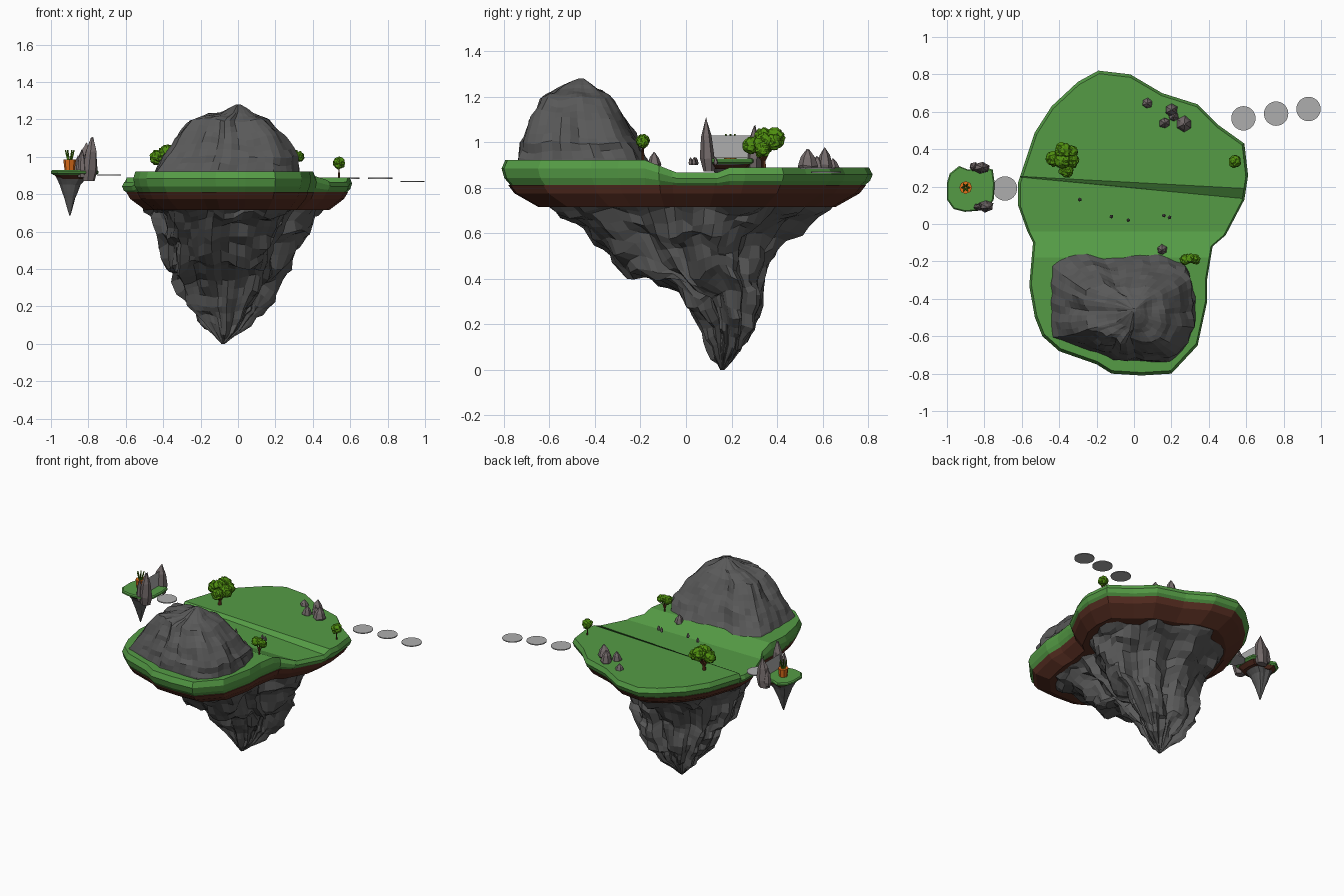
import bpy, bmesh, math, random
from mathutils import Vector, noise

if "Cube" in bpy.data.objects:
    bpy.data.objects.remove(bpy.data.objects["Cube"])

random.seed(4)


def mat(name, r, g, b):
    m = bpy.data.materials.new(name)
    m.diffuse_color = (r, g, b, 1)
    m.use_nodes = True
    m.node_tree.nodes["Principled BSDF"].inputs["Base Color"].default_value = m.diffuse_color
    return m


GRASS = mat("grass", .09, .33, .06)
SOIL = mat("soil", .10, .028, .016)
CLIFF = mat("cliff", .10, .10, .10)
STONE = mat("stone", .18, .15, .15)
LEAF = mat("leaf", .08, .28, .005)
BARK = mat("bark", .13, .04, .015)
ORANGE = mat("orange", .75, .16, .01)
PALE = mat("pale", .42, .42, .42)


def finish(bm, name, m):
    bmesh.ops.recalc_face_normals(bm, faces=bm.faces)
    me = bpy.data.meshes.new(name)
    bm.to_mesh(me)
    bm.free()
    me.materials.append(m)
    ob = bpy.data.objects.new(name, me)
    bpy.context.collection.objects.link(ob)
    return ob


def loft(rings):
    """Skin a stack of equal-length point rings and cap both ends."""
    bm = bmesh.new()
    vs = [[bm.verts.new(p) for p in r] for r in rings]
    n = len(vs[0])
    for a, b in zip(vs, vs[1:]):
        for i in range(n):
            bm.faces.new((a[i], a[(i + 1) % n], b[(i + 1) % n], b[i]))
    bm.faces.new(vs[0])
    bm.faces.new(vs[-1])
    return bm


def resample(pts, n):
    pts = [Vector(p) for p in pts]
    seg = [(pts[i], pts[(i + 1) % len(pts)]) for i in range(len(pts))]
    total = sum((b - a).length for a, b in seg)
    out = []
    for k in range(n):
        d = total * k / n
        for a, b in seg:
            L = (b - a).length
            if d <= L:
                out.append(a.lerp(b, d / L))
                break
            d -= L
    return out


def crag(name, outline, levels, n, steps, amp, m):
    """Rough rock: outline fitted to (z, x0, x1, y0, y1) boxes with ridged noise."""
    pts = resample(outline, n)
    lo = [min(p[k] for p in pts) for k in (0, 1)]
    hi = [max(p[k] for p in pts) for k in (0, 1)]
    uv = [[(p[k] - lo[k]) / (hi[k] - lo[k]) for k in (0, 1)] for p in pts]
    boxes = []
    for a, b in zip(levels, levels[1:]):
        boxes += [[u + (v - u) * s / steps for u, v in zip(a, b)] for s in range(steps)]
    boxes.append(levels[-1])
    rings = []
    for j, (z, x0, x1, y0, y1) in enumerate(boxes):
        ring = []
        fade = amp * min(1, j / 2) * min(1, (x1 - x0) / .3)
        for u, v in uv:
            p = Vector((x0 + (x1 - x0) * u, y0 + (y1 - y0) * v, z))
            d = Vector((u - .5, v - .5, 0)).normalized()
            f = noise.noise(Vector((d.x * 4, d.y * 4, z * 2.5))) + .6 * noise.noise(p * 14)
            p += d * fade * (f - .25)
            p.z += fade * .9 * noise.noise(p * 9 + Vector((5, 2, 1)))
            ring.append(p)
        rings.append(ring)
    return finish(loft(rings), name, m)


# Main island turf, terraced by cutting along the slope lines
edge = [(-.19, .82), (-.02, .80), (.15, .70), (.34, .64), (.45, .53), (.59, .43), (.61, .26),
        (.59, .13), (.49, -.06), (.42, -.12), (.39, -.3), (.39, -.42), (.34, -.65), (.2, -.80),
        (.04, -.81), (-.12, -.80), (-.2, -.75), (-.4, -.68), (-.49, -.6), (-.53, -.5), (-.56, -.33),
        (-.54, -.1), (-.57, -.04), (-.62, .1), (-.62, .22), (-.53, .49), (-.44, .63), (-.3, .76)]


def rings_of(levels, pts=edge, c=(0, 0)):
    return [[(c[0] + x * s, c[1] + y * s, z) for x, y in pts] for s, z in levels]


def ground(x, y):
    a, b = .192 - .096 * x, .222 - .054 * x
    if y < -.04:
        return .055 * min(1, (-.04 - y) / .14)
    return .022 * max(0, min(1, (y - a) / (b - a)))


bm = loft(rings_of([(.94, .80), (.985, .82), (1, .84), (.98, .866)]))
for co, no in [((0, -.04), (0, 1)), ((0, -.18), (0, 1)), ((0, .192), (.096, 1)), ((0, .222), (.054, 1))]:
    bmesh.ops.bisect_plane(bm, geom=bm.verts[:] + bm.edges[:] + bm.faces[:],
                           plane_co=(*co, 0), plane_no=(*no, 0))
for v in bm.verts:
    v.co.z += ground(v.co.x, v.co.y) * max(0, min(1, (v.co.z - .80) / .05))
finish(bm, "island_turf", GRASS)
finish(loft(rings_of([(.8, .715), (.93, .775), (.965, .812)])), "island_soil", SOIL)

# Hanging rock under the island, and the hill on top
crag("island_underside", edge,
     [(.75, -.52, .50, -.66, .69), (.69, -.46, .42, -.57, .59), (.57, -.43, .34, -.41, .43),
      (.43, -.39, .29, -.26, .36), (.34, -.36, .26, -.04, .35), (.2, -.29, .17, .04, .32),
      (.1, -.2, .08, .09, .27), (.0, -.09, -.07, .15, .17)], 60, 3, .06, CLIFF)
hill = [(-.46, -.2), (-.4, -.16), (-.25, -.13), (-.2, -.16), (.15, -.14), (.27, -.2), (.32, -.3), (.34, -.5),
        (.28, -.66), (.2, -.74), (-.12, -.73), (-.3, -.66), (-.46, -.6)]
crag("hill", hill,
     [(.89, -.46, .34, -.74, -.14), (1.0, -.40, .34, -.73, -.20), (1.1, -.33, .27, -.69, -.26),
      (1.19, -.26, .18, -.64, -.32), (1.235, -.10, .08, -.57, -.38), (1.28, -.01, .01, -.47, -.45)],
     48, 3, .03, CLIFF)


def spire(name, x, y, z, rx, ry, h, lean=(0, 0), sides=6):
    """Low-poly pointed stone."""
    rings, t = [], random.random() * 6
    for f, s in ((0, .75), (.3, 1), (.7, .7), (1, .12)):
        ring = []
        for k in range(sides):
            a = t + math.tau * k / sides
            j = s * random.uniform(.85, 1.1)
            ring.append((x + lean[0] * f + rx * j * math.cos(a),
                         y + lean[1] * f + ry * j * math.sin(a),
                         z + h * f - (h * .08 * random.random() if f else 0)))
        rings.append(ring)
    finish(loft(rings), name, STONE)


# Stone clusters and tiny floating pebbles
for x, y, r, h in [(.07, .645, .03, .06), (.2, .61, .036, .11), (.165, .54, .032, .08),
                   (.27, .535, .042, .10), (.21, .575, .03, .07)]:
    spire("stone", x, y, .87, r, r, h)
spire("hill_stone", .15, -.14, .88, .03, .03, .08)
for x, y in [(-.29, .13), (-.12, .04), (-.03, .02), (.16, .045), (.19, .035)]:
    spire("pebble", x, y, .90, .011, .011, .035, sides=5)


def cone(name, x, y, z0, z1, r0, r1, m, n=6, dx=0, dy=0):
    finish(loft([[(x + cx + r * math.cos(math.tau * k / n), y + cy + r * math.sin(math.tau * k / n), z)
                  for k in range(n)] for r, z, cx, cy in ((r0, z0, 0, 0), (r1, z1, dx, dy))]), name, m)


def tree(name, x, y, z0, ztop, trunk, blobs):
    """Trunk, a branch to each clump, and lumpy faceted clumps (dx, dy, z, radius)."""
    mid = z0 + (ztop - z0) * .5
    cone(name + "_trunk", x, y, z0, ztop, trunk, trunk * .6, BARK)
    bm = bmesh.new()
    for dx, dy, z, r in blobs:
        if len(blobs) > 1:
            cone(name + "_branch", x, y, mid, z, trunk * .6, trunk * .3, BARK, 5, dx, dy)
        for v in bmesh.ops.create_icosphere(bm, subdivisions=3, radius=r)["verts"]:
            v.co *= .97 + .28 * noise.noise(v.co / r * 2.6 + Vector((dx, dy, z)) * 30)
            v.co += Vector((x + dx, y + dy, z))
    finish(bm, name + "_foliage", LEAF)


# Trees
tree("large_tree", -.38, .34, .87, .96, .014,
     [(-.05, .01, .995, .042), (.0, .05, 1.02, .045), (.045, .0, .995, .042), (.02, -.055, .985, .038),
      (0, 0, 1.02, .044), (.045, .045, 1.0, .035)])
tree("hill_tree", .30, -.19, .90, .97, .008,
     [(-.025, 0, 1.005, .03), (.028, 0, 1.0, .027), (.0, .005, 1.01, .026)])
tree("edge_tree", .54, .335, .87, .96, .005, [(0, 0, .967, .034)])

# Small floating islet with its soil and rock
islet = [(-.125, -.06), (-.09, -.11), (-.03, -.125), (.03, -.12), (.09, -.115), (.125, -.06), (.13, .03),
         (.12, .10), (.06, .12), (-.01, .10), (-.06, .12), (-.11, .08), (-.125, .03)]
C = (-.875, .19)
finish(loft(rings_of([(.9, .903), (1, .912), (1, .922), (.95, .929)], islet, C)), "islet_turf", GRASS)
finish(loft(rings_of([(.65, .882), (.93, .908)], islet, C)), "islet_soil", SOIL)
crag("islet_underside", islet,
     [(.895, -.975, -.80, .11, .27), (.85, -.955, -.84, .135, .25), (.78, -.93, -.87, .16, .225),
      (.685, -.902, -.896, .187, .193)], 16, 2, .02, CLIFF)

# Gate: two standing stones with a pane between
spire("gate_stone", -.80, .10, .87, .047, .034, .24, (.02, -.012))
spire("gate_stone", -.82, .30, .87, .055, .036, .21, (.01, .0))
spire("gate_stone_small", -.855, .305, .89, .028, .025, .12)
spire("gate_stone_small", -.835, .09, .89, .024, .022, .15)
bm = bmesh.new()
bm.faces.new([bm.verts.new((-.815, y, z)) for y, z in ((.10, .93), (.29, .93), (.29, 1.03), (.10, 1.03))])
finish(bm, "gate_pane", PALE)

# Root vegetable with leafy shoots
cone("vegetable", -.90, .195, .925, .985, .027, .034, ORANGE, 8)
for k in range(6):
    a = math.tau * k / 6
    cone("shoot", -.90 + .008 * math.cos(a), .195 + .008 * math.sin(a), .98, 1.035, .006, .004, LEAF, 5,
         .015 * math.cos(a), .015 * math.sin(a))

# Floating stepping discs
for x, y, z in [(-.69, .19, .902), (.585, .565, .885), (.76, .59, .885), (.933, .615, .867)]:
    cone("stepping_disc", x, y, z - .003, z + .003, .065, .065, PALE, 32)
